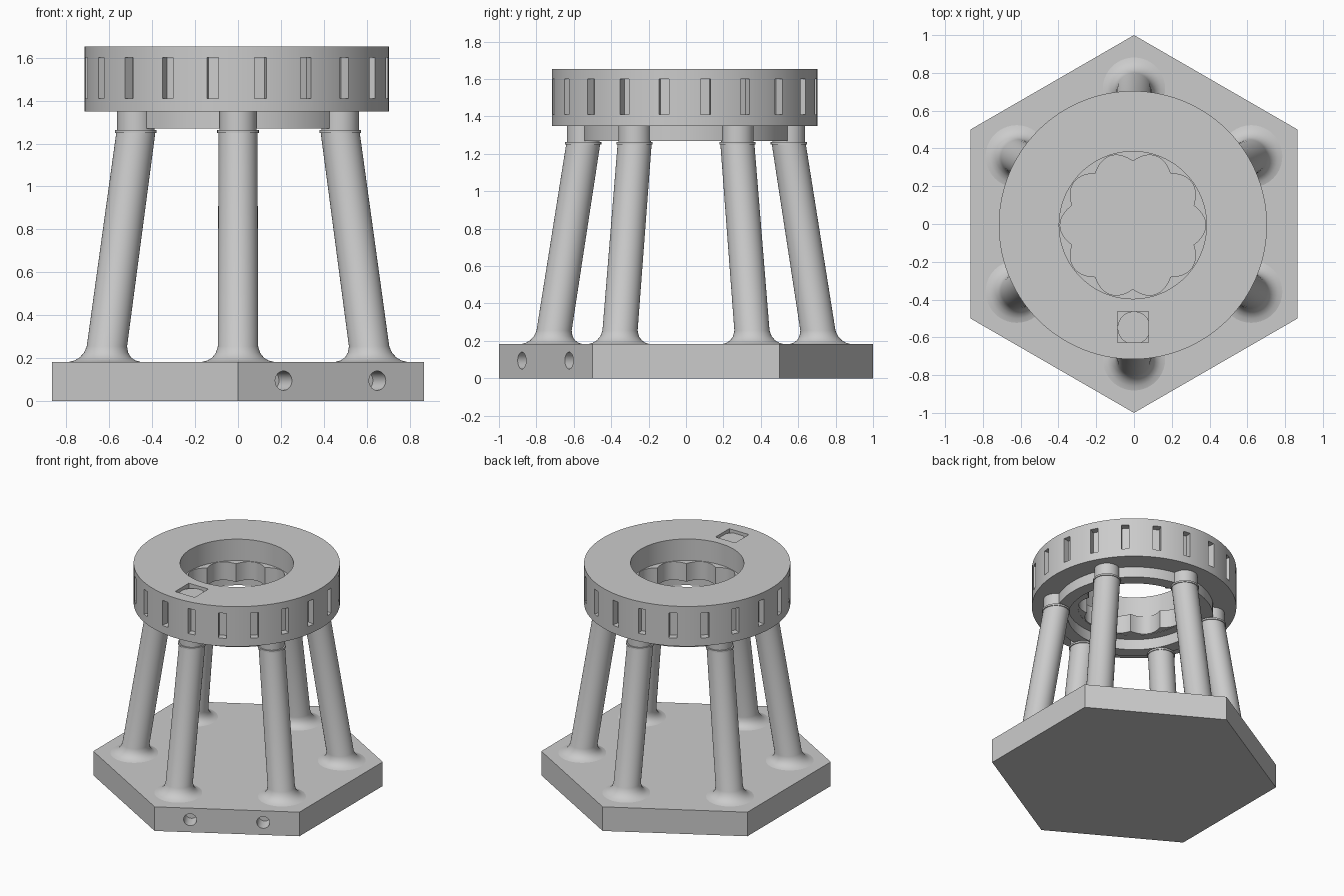
import bpy, bmesh, math
from mathutils import Matrix, Vector

if "Cube" in bpy.data.objects:
    bpy.data.objects.remove(bpy.data.objects["Cube"])

RC = Vector((-0.006, -0.006, 0))  # centre of the dial ring


def make(name, bm):
    bmesh.ops.recalc_face_normals(bm, faces=bm.faces)
    me = bpy.data.meshes.new(name)
    bm.to_mesh(me)
    bm.free()
    ob = bpy.data.objects.new(name, me)
    bpy.context.collection.objects.link(ob)
    return ob


def smooth(ob, deg=35):
    bpy.ops.object.select_all(action='DESELECT')
    ob.select_set(True)
    bpy.context.view_layer.objects.active = ob
    bpy.ops.object.shade_smooth_by_angle(angle=math.radians(deg))


def cut(ob, bm, name):
    cutter = make(name, bm)
    cutter.hide_render = True
    cutter.hide_viewport = False
    m = ob.modifiers.new("cut", 'BOOLEAN')
    m.operation, m.solver, m.object = 'DIFFERENCE', 'EXACT', cutter
    bpy.context.view_layer.objects.active = ob
    bpy.ops.object.modifier_apply(modifier=m.name)
    bpy.data.objects.remove(cutter)


def annulus(name, outer, inner, z0, z1, n, centre=RC):
    """Ring with square section; inner is a function of the angle."""
    bm = bmesh.new()
    loops = []
    for i in range(n):
        a = 2 * math.pi * i / n
        d = Vector((math.cos(a), math.sin(a), 0))
        loops.append([bm.verts.new(centre + d * r + Vector((0, 0, z)))
                      for r, z in ((outer, z0), (outer, z1), (inner(a), z1), (inner(a), z0))])
    for i in range(n):
        p, q = loops[i], loops[(i + 1) % n]
        for k in range(4):
            bm.faces.new((p[k], q[k], q[(k + 1) % 4], p[(k + 1) % 4]))
    return make(name, bm)


def add_box(bm, centre, size, angle=0):
    mat = Matrix.Rotation(angle, 4, 'Z') @ Matrix.Translation(centre) @ Matrix.Diagonal((*size, 1))
    bmesh.ops.create_cube(bm, size=1, matrix=Matrix.Translation(RC) @ mat)


# Hexagonal base with two holes in the front right side
bm = bmesh.new()
bmesh.ops.create_cone(bm, cap_ends=True, segments=6, radius1=1, radius2=1, depth=0.183,
                      matrix=Matrix.Translation((0, 0, 0.0915)))
corner = max(bm.verts, key=lambda v: v.co.y).co
turn = math.pi / 2 - math.atan2(corner.y, corner.x)
bmesh.ops.rotate(bm, verts=bm.verts, matrix=Matrix.Rotation(turn, 3, 'Z'))
base = make("hexagon_base", bm)
bm = bmesh.new()
normal = Vector((0.5, -0.866, 0))
for t in (0.245, 0.75):
    p = Vector((0, -1, 0.095)).lerp(Vector((0.866, -0.5, 0.095)), t)
    rot = normal.to_track_quat('Z', 'Y').to_matrix().to_4x4()
    bmesh.ops.create_cone(bm, cap_ends=True, segments=32, radius1=0.045, radius2=0.045,
                          depth=0.24, matrix=Matrix.Translation(p) @ rot)
cut(base, bm, "hole_cutter")
smooth(base)

# Six leaning legs: flared foot, shaft, collar and upright pin
profile = [(0.17, 0.165), (0.183, 0.165), (0.189, 0.142), (0.203, 0.120), (0.225, 0.103),
           (0.255, 0.094), (1.25, 0.091), (1.25, 0.097), (1.263, 0.097), (1.263, 0.087), (1.4, 0.087)]
N = 40
for leg in range(6):
    ang = math.radians(-90 + 60 * leg)
    out = Vector((math.cos(ang), math.sin(ang), 0))
    bm = bmesh.new()
    rings = []
    for z, r in profile:
        if leg == 0 and z == 1.4:
            z = 1.63   # front pin shows through the square window
        c = out * (0.717 - 0.167 * min(1, max(0, (z - 0.18) / 1.07))) + Vector((0, 0, z))
        rings.append([bm.verts.new(c + Vector((r * math.cos(2 * math.pi * i / N),
                                               r * math.sin(2 * math.pi * i / N), 0)))
                      for i in range(N)])
    for a, b in zip(rings, rings[1:]):
        for i in range(N):
            j = (i + 1) % N
            bm.faces.new((a[i], a[j], b[j], b[i]))
    bm.faces.new(rings[0])
    bm.faces.new(rings[-1])
    smooth(make(f"leg_{leg + 1}", bm))

# Dial ring with recessed slots round the rim and a square window on top
dial = annulus("dial_ring", 0.71, lambda a: 0.39, 1.35, 1.653, 120)
bm = bmesh.new()
for i in range(20):
    add_box(bm, (0.71, 0, 1.505), (0.10, 0.055, 0.19), math.radians(9 + 18 * i))
add_box(bm, (0, -0.54, 1.63), (0.165, 0.165, 0.16))
cut(dial, bm, "slot_cutter")
smooth(dial)

# Scalloped lower lining of the bore
smooth(annulus("scalloped_lining", 0.41, lambda a: 0.338 + 0.047 * abs(math.cos(5 * a)),
               1.352, 1.49, 160))

# Thin support ring joining the pins under the dial
smooth(annulus("support_ring", 0.55, lambda a: 0.46, 1.27, 1.36, 96, Vector((0, 0, 0))))
